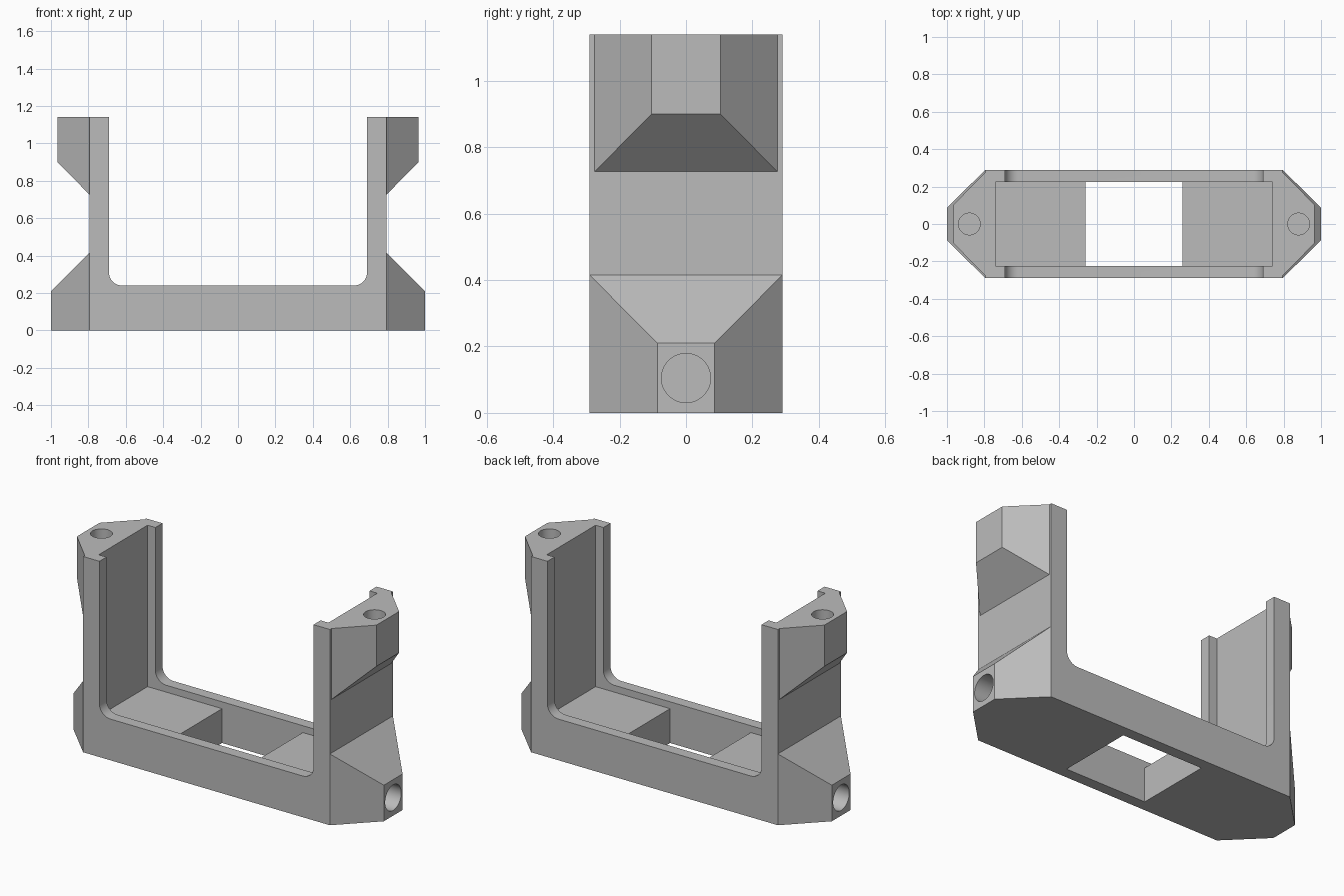
import bpy, bmesh
from math import pi, sin, cos
from mathutils import Matrix

cube = bpy.data.objects.get("Cube")
if cube:
    bpy.data.objects.remove(cube, do_unlink=True)

HEIGHT, OUTER, INNER, HALF_Y = 1.14, 0.795, 0.69, 0.29
FLOOR, FILLET = 0.24, 0.07

grey = bpy.data.materials.new("plain grey")
grey.use_nodes = True
grey.diffuse_color = (0.5, 0.5, 0.5, 1)
grey.node_tree.nodes["Principled BSDF"].inputs["Base Color"].default_value = grey.diffuse_color


def make(name, bm, helper=False):
    bmesh.ops.recalc_face_normals(bm, faces=bm.faces)
    mesh = bpy.data.meshes.new(name)
    bm.to_mesh(mesh)
    bm.free()
    mesh.materials.append(grey)
    ob = bpy.data.objects.new(name, mesh)
    bpy.context.collection.objects.link(ob)
    if helper:
        ob.hide_render = True
        ob.hide_viewport = True
        ob.display_type = 'WIRE'
    return ob


def box_cutter(name, hx, hy, z0, z1):
    bm = bmesh.new()
    bmesh.ops.create_cube(bm, size=2, matrix=Matrix.Translation((0, 0, (z0 + z1) / 2))
                          @ Matrix.Diagonal((hx, hy, (z1 - z0) / 2, 1)))
    return make(name, bm, True)


def hole_cutter(name, radius, length, place):
    bm = bmesh.new()
    bmesh.ops.create_cone(bm, cap_ends=True, segments=48, radius1=radius,
                          radius2=radius, depth=length, matrix=place)
    return make(name, bm, True)


def cut(ob, cutter):
    mod = ob.modifiers.new("cut", 'BOOLEAN')
    mod.operation = 'DIFFERENCE'
    mod.solver = 'EXACT'
    mod.object = cutter


def lug(name, side, base, tip):
    """Tapered block between two rectangles (x, half width, z low, z high)."""
    bm = bmesh.new()
    rings = [[bm.verts.new((side * x, y, z)) for y, z in
              ((-w, lo), (w, lo), (w, hi), (-w, hi))] for x, w, lo, hi in (base, tip)]
    for ring in rings:
        bm.faces.new(ring)
    for i in range(4):
        j = (i + 1) % 4
        bm.faces.new((rings[0][i], rings[0][j], rings[1][j], rings[1][i]))
    return make(name, bm)


# U-shaped frame with rounded inside corners
half = [(INNER - FILLET + FILLET * cos(a), FLOOR + FILLET - FILLET * sin(a))
        for a in (i * pi / 24 for i in range(13))]
half = [(OUTER, 0), (OUTER, HEIGHT), (INNER, HEIGHT)] + half
outline = half + [(-x, z) for x, z in reversed(half)]
bm = bmesh.new()
profile = bm.faces.new([bm.verts.new((x, -HALF_Y, z)) for x, z in outline])
sweep = bmesh.ops.extrude_face_region(bm, geom=[profile])
bmesh.ops.translate(bm, vec=(0, 2 * HALF_Y, 0),
                    verts=[v for v in sweep["geom"] if isinstance(v, bmesh.types.BMVert)])
frame = make("frame", bm)

# Shallow channel along the inside, and the opening through the floor
cut(frame, box_cutter("channel_cutter", 0.74, 0.225, 0.2, 1.4))
cut(frame, box_cutter("window_cutter", 0.26, 0.225, -0.2, 0.6))

# Lugs on both sides, each with a blind round hole
parts = [frame]
for label, side in (("left", 1), ("right", -1)):
    lower = lug("lower_lug_" + label, side, (OUTER, HALF_Y, 0, 0.415), (1, 0.086, 0, 0.21))
    cut(lower, hole_cutter("side_hole_cutter_" + label, 0.074, 0.4,
                           Matrix.Translation((side * 1.01, 0, 0.105)) @ Matrix.Rotation(pi / 2, 4, 'Y')))
    upper = lug("upper_lug_" + label, side, (OUTER, 0.275, 0.727, HEIGHT), (0.965, 0.104, 0.9, HEIGHT))
    cut(upper, hole_cutter("top_hole_cutter_" + label, 0.058, 0.4,
                           Matrix.Translation((side * 0.88, 0, HEIGHT))))
    parts += [lower, upper]

# Apply the cuts, then smooth only the round surfaces
for ob in parts:
    bpy.ops.object.select_all(action='DESELECT')
    bpy.context.view_layer.objects.active = ob
    ob.select_set(True)
    for mod in list(ob.modifiers):
        bpy.ops.object.modifier_apply(modifier=mod.name)
    bpy.ops.object.shade_smooth_by_angle(angle=pi / 6)
for ob in list(bpy.data.objects):
    if "_cutter" in ob.name:
        bpy.data.objects.remove(ob, do_unlink=True)
